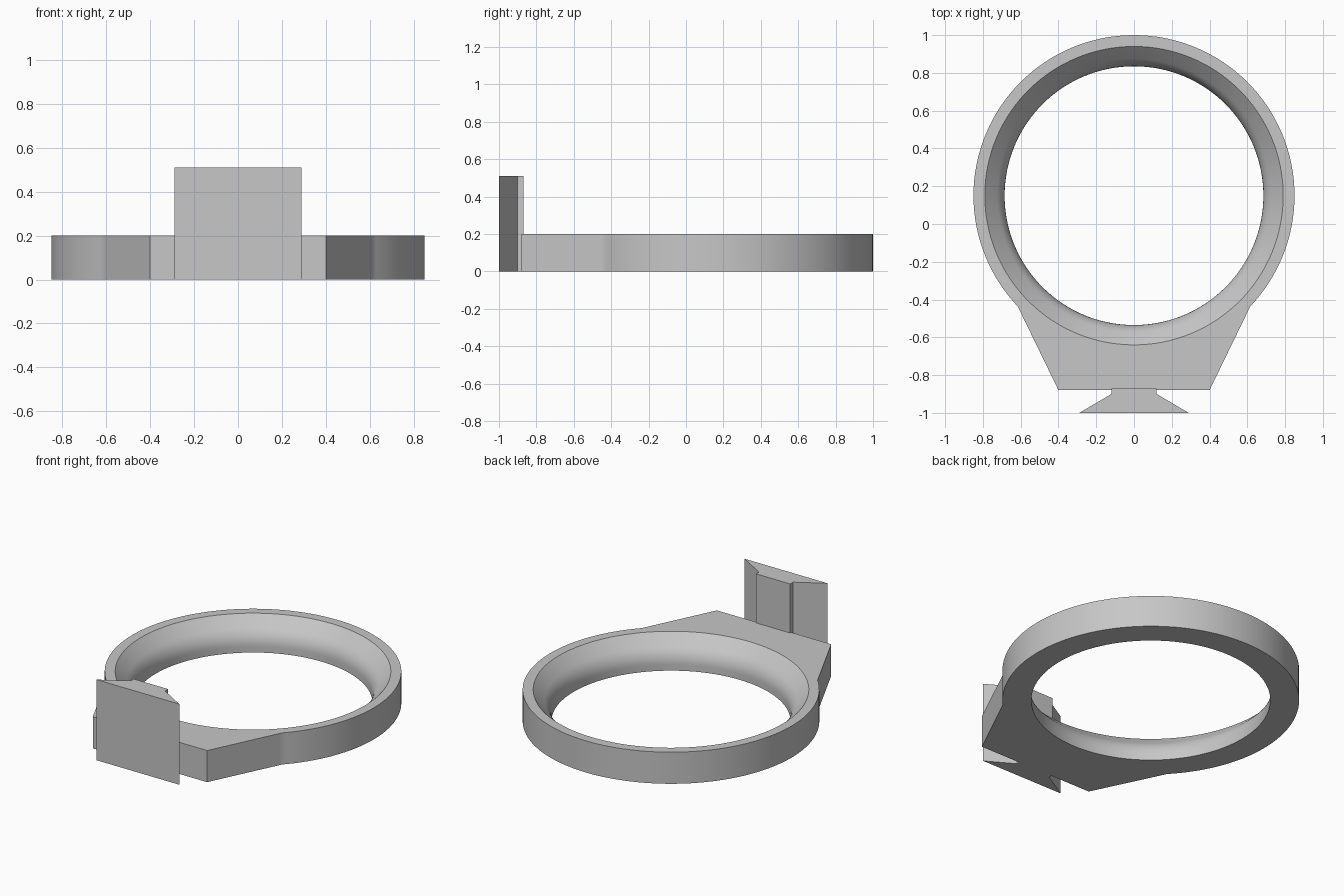
import bpy, bmesh, math

cube = bpy.data.objects.get("Cube")
if cube:
    bpy.data.objects.remove(cube, do_unlink=True)

grey = bpy.data.materials.new("plain_grey")
grey.use_nodes = True
COLOUR = (0.57, 0.57, 0.57, 1)
grey.diffuse_color = COLOUR
grey.node_tree.nodes["Principled BSDF"].inputs["Base Color"].default_value = COLOUR

CY, R_OUT, R_IN, R_RIM, H = 0.15, 0.85, 0.685, 0.79, 0.2
SEGMENTS = 128


def finish(name, bm):
    bmesh.ops.recalc_face_normals(bm, faces=bm.faces)
    mesh = bpy.data.meshes.new(name)
    bm.to_mesh(mesh)
    bm.free()
    mesh.materials.append(grey)
    obj = bpy.data.objects.new(name, mesh)
    bpy.context.collection.objects.link(obj)
    bpy.ops.object.select_all(action='DESELECT')
    bpy.context.view_layer.objects.active = obj
    obj.select_set(True)
    bpy.ops.object.shade_smooth_by_angle(angle=math.radians(30))
    return obj


# Outline of the ring, which widens at the front into a tapered, flat-ended mount
join = math.atan2(-0.59, 0.62)
foot_x, foot_y = 0.4, -0.88 - CY
foot = math.atan2(foot_y, foot_x)
join_x, join_y = R_OUT * math.cos(join), R_OUT * math.sin(join)


def outer_radius(angle):
    c, s = abs(math.cos(angle)), math.sin(angle)
    a = math.atan2(s, c)
    if a >= join:
        return R_OUT
    if a <= foot:
        return foot_y / s
    dx, dy = join_x - foot_x, join_y - foot_y
    return (foot_x * dy - foot_y * dx) / (c * dy - s * dx)


# Bore section: straight wall, rounded blend, then a 45 degree flare to the top
blend = 0.137
bore = [(R_IN, 0)]
for i in range(9):
    t = math.radians(45) * i / 8
    bore.append((R_IN + blend * (1 - math.cos(t)), 0.038 + blend * math.sin(t)))
bore.append((R_RIM, H))

angles = [2 * math.pi * i / SEGMENTS - math.pi for i in range(SEGMENTS)]
angles += [join, foot, -math.pi - join, -math.pi - foot]
angles.sort()

bm = bmesh.new()
sections = []
for a in angles:
    r = outer_radius(a)
    section = bore + [(r, H), (r, 0)]
    sections.append([bm.verts.new((p * math.cos(a), CY + p * math.sin(a), z))
                     for p, z in section])
for k, cur in enumerate(sections):
    nxt = sections[(k + 1) % len(sections)]
    for j in range(len(cur)):
        m = (j + 1) % len(cur)
        bm.faces.new((cur[j], nxt[j], nxt[m], cur[m]))
finish("ring_with_mount", bm)

# Dovetail rail standing up from the front of the mount
half = [(0.29, -1.0), (0.12, -0.9), (0.12, -0.87)]
outline = half + [(-x, y) for x, y in reversed(half)]
bm = bmesh.new()
base = bm.faces.new([bm.verts.new((x, y, 0)) for x, y in outline])
top = bmesh.ops.extrude_face_region(bm, geom=[base])
bmesh.ops.translate(bm, vec=(0, 0, 0.51),
                    verts=[v for v in top["geom"] if isinstance(v, bmesh.types.BMVert)])
finish("dovetail_rail", bm)
